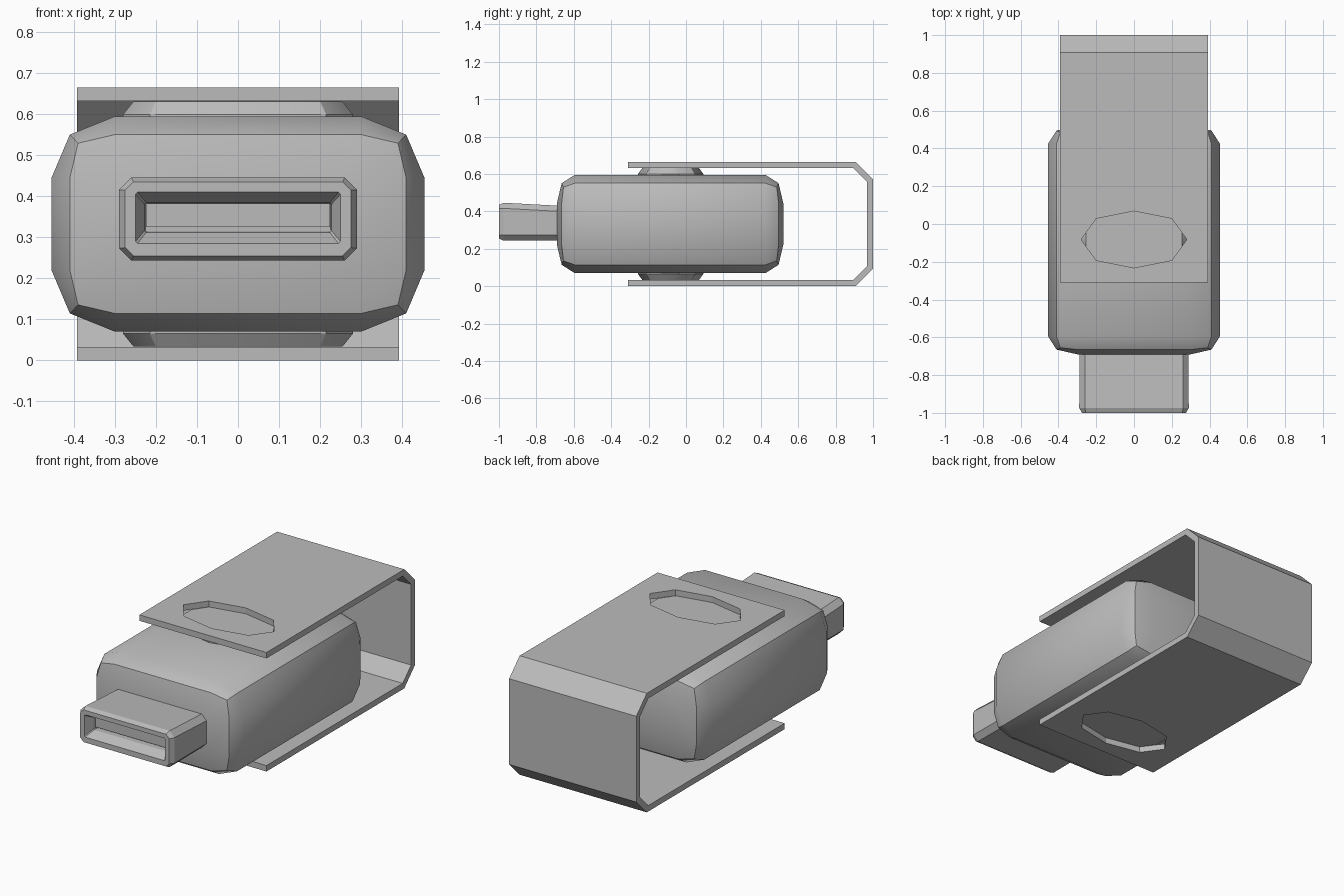
import bpy, bmesh, math
from itertools import product

if "Cube" in bpy.data.objects:
    bpy.data.objects.remove(bpy.data.objects["Cube"])

grey = bpy.data.materials.new("mid_grey")
grey.diffuse_color = (0.5, 0.5, 0.5, 1)
grey.use_nodes = True
grey.node_tree.nodes["Principled BSDF"].inputs["Base Color"].default_value = grey.diffuse_color


def finish(name, bm, smooth=None):
    bmesh.ops.recalc_face_normals(bm, faces=bm.faces)
    me = bpy.data.meshes.new(name)
    bm.to_mesh(me)
    bm.free()
    ob = bpy.data.objects.new(name, me)
    bpy.context.collection.objects.link(ob)
    me.materials.append(grey)
    bpy.ops.object.select_all(action='DESELECT')
    ob.select_set(True)
    bpy.context.view_layer.objects.active = ob
    if smooth:
        bpy.ops.object.shade_smooth_by_angle(angle=math.radians(smooth))
    return ob


def loft(name, rings, smooth=None):
    """Skin a stack of equal-length rings and cap both ends."""
    bm = bmesh.new()
    vs = [[bm.verts.new(p) for p in r] for r in rings]
    n = len(rings[0])
    for a, b in zip(vs, vs[1:]):
        for i in range(n):
            j = (i + 1) % n
            bm.faces.new((a[i], a[j], b[j], b[i]))
    bm.faces.new(vs[0])
    bm.faces.new(vs[-1])
    return finish(name, bm, smooth)


# body: rounded box on a 4x4x4 lattice, pulled in at edges and corners
OUTER = ((0.455, 0.41, 0.39), (0.605, 0.58, 0.57), (0.2625, 0.218, 0.197))
INNER = (0.30, 0.51, 0.112)
CENTRE = (0, -0.085, 0.3325)
bm = bmesh.new()
grid = {}
for idx in product(range(4), repeat=3):
    outer = sum(i in (0, 3) for i in idx)
    if outer:
        grid[idx] = bm.verts.new([
            CENTRE[a] + (1 if i > 1 else -1) *
            (OUTER[a][outer - 1] if i in (0, 3) else INNER[a])
            for a, i in enumerate(idx)])
for axis, side, u, v in product(range(3), (0, 3), range(3), range(3)):
    quad = []
    for du, dv in ((0, 0), (1, 0), (1, 1), (0, 1)):
        k = [u + du, v + dv]
        k.insert(axis, side)
        quad.append(grid[tuple(k)])
    bm.faces.new(quad)
finish("body", bm, 30)

# swivel cover: bent strip profile in y-z, extruded along x
upper = [(-0.31, 0.665), (0.907, 0.665), (1.0, 0.572)]
inner = [(0.967, 0.558), (0.893, 0.632), (-0.31, 0.632)]
low = lambda pts: [(y, 0.665 - z) for y, z in reversed(pts)]
profile = upper + low(upper) + low(inner) + inner
cover = loft("swivel_cover", [[(x, y, z) for y, z in profile] for x in (-0.393, 0.393)])


def mirror4(quarter):
    """Full outline from points running from the +y axis to the +x side."""
    right = quarter + [(x, -y) for x, y in reversed(quarter) if y > 0]
    return right + [(-x, y) for x, y in reversed(right) if x > 0]


# pivot holes through both plates of the cover
hole = mirror4([(0, 0.15), (0.2, 0.11), (0.28, 0)])
cutter = loft("hole_cutter", [[(x, y - 0.082, z) for x, y in hole] for z in (-0.1, 0.8)])
cutter.hide_render = True
mod = cover.modifiers.new("holes", 'BOOLEAN')
mod.operation = 'DIFFERENCE'
mod.solver = 'EXACT'
mod.object = cutter
bpy.context.view_layer.objects.active = cover
bpy.ops.object.modifier_apply(modifier=mod.name)
bpy.data.objects.remove(cutter)

# pivot discs between body and cover
top = mirror4([(0, 0.152), (0.2, 0.112), (0.255, 0.035)])
base = mirror4([(0, 0.175), (0.215, 0.13), (0.28, 0.04)])
for name, flip in (("upper_pivot", False), ("lower_pivot", True)):
    z = lambda h: 0.665 - h if flip else h
    loft(name, [[(x, y - 0.082, z(0.57)) for x, y in base],
                [(x, y - 0.082, z(0.60)) for x, y in base],
                [(x, y - 0.082, z(0.631)) for x, y in top]], 30)


# plug: chamfered tube with a recessed mouth
def ring(y, hx, z0, z1, c):
    return [(hx, y, z0 + c), (hx, y, z1 - c), (hx - c, y, z1), (c - hx, y, z1),
            (-hx, y, z1 - c), (-hx, y, z0 + c), (c - hx, y, z0), (hx - c, y, z0)]


loft("plug", [ring(-0.64, 0.288, 0.243, 0.428, 0.03),
              ring(-0.975, 0.29, 0.243, 0.446, 0.03),
              ring(-1.0, 0.275, 0.255, 0.435, 0.02),
              ring(-1.0, 0.25, 0.285, 0.41, 0.005),
              ring(-0.95, 0.228, 0.312, 0.385, 0.004),
              ring(-0.76, 0.226, 0.314, 0.383, 0.004)])

# contact tongue inside the mouth
loft("contact_tongue", [[(x, y, z) for x, z in
                         ((-0.224, 0.325), (0.224, 0.325), (0.224, 0.382), (-0.224, 0.382))]
                        for y in (-0.75, -0.94)])
